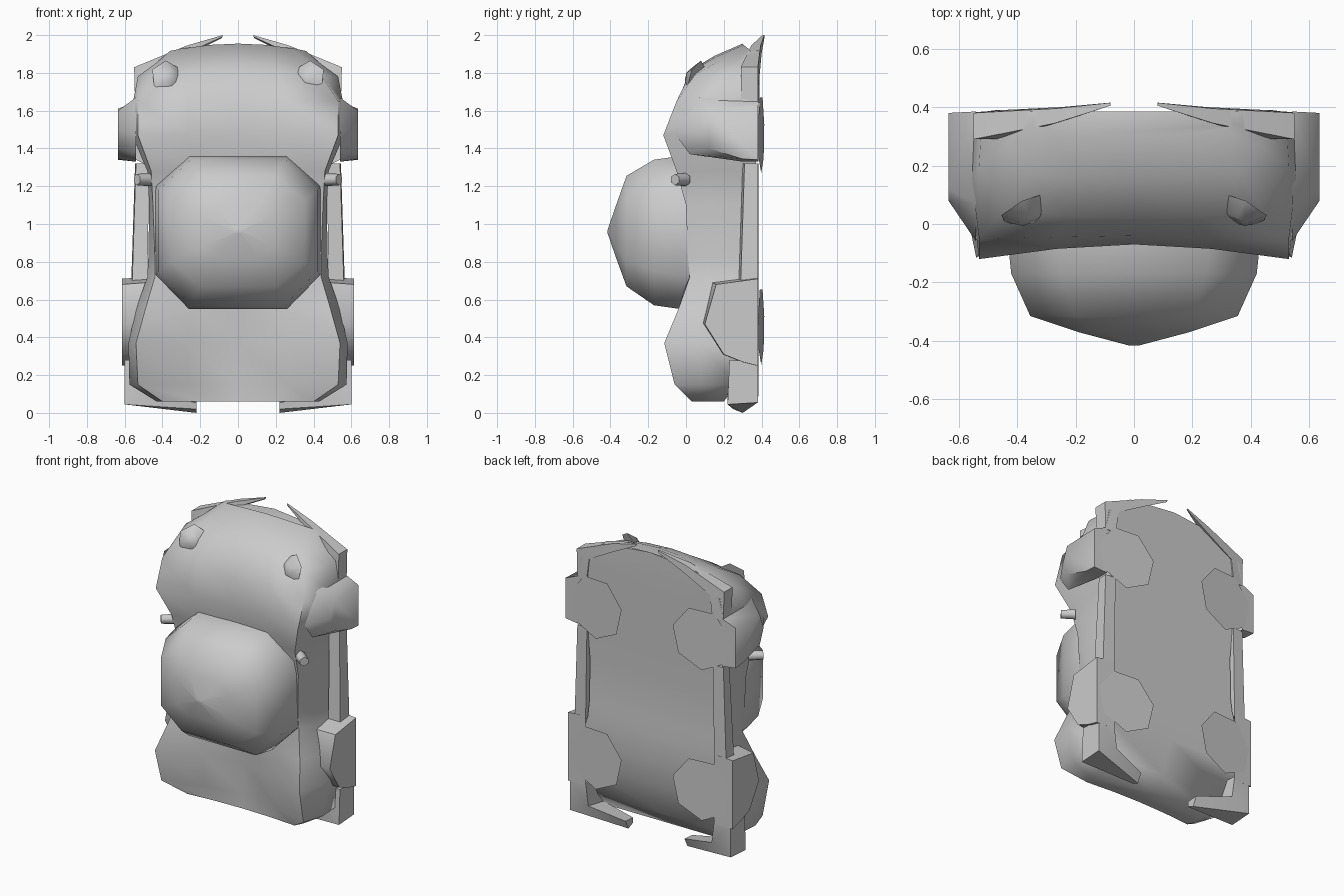
import bpy, bmesh, math
from mathutils import Matrix, Vector

if "Cube" in bpy.data.objects:
    bpy.data.objects.remove(bpy.data.objects["Cube"])


def finish(bm, name, angle=50):
    me = bpy.data.meshes.new(name)
    bmesh.ops.recalc_face_normals(bm, faces=bm.faces)
    bm.to_mesh(me)
    bm.free()
    ob = bpy.data.objects.new(name, me)
    bpy.context.collection.objects.link(ob)
    bpy.ops.object.select_all(action='DESELECT')
    ob.select_set(True)
    bpy.context.view_layer.objects.active = ob
    bpy.ops.object.shade_smooth_by_angle(angle=math.radians(angle))
    return ob


def loft(name, rings, angle=50, closed=True, start=True, end=True):
    """Skin between rows of equal length, optionally capping the ends."""
    bm = bmesh.new()
    rows = [[bm.verts.new(p) for p in r] for r in rings]
    n = len(rows[0])
    for a, b in zip(rows, rows[1:]):
        for i in range(n if closed else n - 1):
            j = (i + 1) % n
            bm.faces.new((a[i], a[j], b[j], b[i]))
    if start:
        bm.faces.new(rows[0])
    if end:
        bm.faces.new(rows[-1])
    return finish(bm, name, angle)


def mirrored(pts, s):
    return [(s * x, y, z) for x, y, z in pts]


# main shell with flat underside:
# z, centre y, mid y, crest x, crest y, side x, side y, floor y, edge drop
stations = [
    (1.955, .30, .305, .30, .33, .36, .34, .385, .30),
    (1.89, .15, .155, .36, .17, .44, .26, .385, .22),
    (1.81, .02, .025, .44, .05, .53, .20, .385, .10),
    (1.65, -.04, -.045, .53, -.05, .555, .15, .38, 0),
    (1.47, -.07, -.085, .53, -.12, .56, .12, .375, 0),
    (1.28, -.03, -.035, .46, -.05, .48, .10, .37, 0),
    (1.10, .00, .00, .45, .00, .47, .12, .365, 0),
    (.82, .01, .01, .44, .01, .475, .12, .365, 0),
    (.72, .01, .01, .44, .02, .48, .12, .375, 0),
    (.55, .03, .01, .49, -.04, .54, .12, .37, 0),
    (.37, .055, .00, .54, -.115, .58, .08, .35, 0),
    (.15, .06, .03, .53, -.06, .575, .08, .27, 0),
    (.06, .05, .045, .40, .03, .43, .09, .20, 0),
]
rings = []
for z, yc, my, cx, cy, sx, sy, fy, d in stations:
    half = [(cx * .5, my), (cx, cy), (sx, sy), (sx * .98, fy)]
    pts = [(0, yc)] + half + [(0, fy)] + [(-x, y) for x, y in reversed(half)]
    rings.append([(x, y, z - d * x * x) for x, y in pts])
loft("body_shell", rings, 65)

# domed cabin, open where it sits on the shell:
# y, half width, corner x, then the four heights of the eight-sided outline
cabin = []
for y, w, c, z0, z1, z2, z3 in [
        (.05, .44, .26, .55, .74, 1.19, 1.36), (-.03, .435, .26, .55, .73, 1.20, 1.36),
        (-.17, .42, .25, .57, .75, 1.18, 1.34), (-.315, .355, .20, .67, .80, 1.12, 1.255),
        (-.37, .19, .11, .82, .88, 1.04, 1.10), (-.415, .02, .015, .95, .955, .965, .97)]:
    cabin.append([(x, y, z) for x, z in [(c, z0), (w, z1), (w, z2), (c, z3),
                                         (-c, z3), (-w, z2), (-w, z1), (-c, z0)]])
loft("cabin", cabin, 65, start=False)

for s, side in ((1, "right"), (-1, "left")):
    # wheel arches flaring out of the shell
    arches = (
        ("front_arch", .635, .54,
         [(.385, 1.65), (.07, 1.67), (-.06, 1.48), (.02, 1.37), (.30, 1.33), (.385, 1.33)],
         [(.38, 1.61), (.12, 1.60), (.08, 1.50), (.12, 1.40), (.30, 1.345), (.38, 1.34)]),
        ("rear_arch", .615, .48,
         [(.385, .72), (.14, .69), (.08, .48), (.19, .31), (.30, .26), (.385, .25)],
         [(.38, .71), (.16, .68), (.10, .47), (.20, .31), (.30, .27), (.38, .25)]))
    for name, x, x_in, inner, outer in arches:
        loft(f"{name}_{side}", [mirrored([(x_in, y, z) for y, z in inner], s),
                                mirrored([(x, y, z) for y, z in outer], s)],
             65, start=False)

    # running board, slightly flared toward the rear
    loft(f"running_board_{side}", [
        mirrored([(.47, .30, 1.32), (.54, .31, 1.32), (.545, .38, 1.32), (.47, .385, 1.32)], s),
        mirrored([(.48, .28, .70), (.56, .29, .70), (.565, .38, .70), (.48, .385, .70)], s)], 50)

    # front bumper: upright arm, corner, thin tip
    loft(f"front_bumper_{side}", [
        mirrored([(.47, .29, 1.64), (.545, .29, 1.64), (.545, .38, 1.64), (.47, .39, 1.64)], s),
        mirrored([(.45, .29, 1.82), (.55, .29, 1.83), (.55, .38, 1.83), (.45, .39, 1.79)], s),
        mirrored([(.25, .35, 1.915), (.27, .345, 1.945), (.27, .395, 1.945), (.25, .40, 1.90)], s),
        mirrored([(.085, .405, 1.99), (.08, .405, 2.0), (.08, .415, 2.0), (.085, .415, 1.985)], s)], 30)

    # rear bumper
    loft(f"rear_bumper_{side}", [
        mirrored([(.48, .23, .28), (.60, .23, .28), (.60, .38, .27), (.48, .385, .27)], s),
        mirrored([(.46, .22, .09), (.60, .22, .045), (.60, .38, .055), (.46, .385, .12)], s),
        mirrored([(.22, .25, .055), (.22, .25, .02), (.22, .30, .0), (.22, .33, .06)], s)], 40)

    # headlight: six-sided dome turned slightly inward
    bm = bmesh.new()
    aim = Vector((-s * .42, -.85, .25)).to_track_quat('Z', 'Y').to_matrix().to_4x4()
    bmesh.ops.create_cone(bm, cap_ends=True, segments=6, radius1=.10, radius2=.04, depth=.05,
                          matrix=Matrix.Translation((s * .36, .035, 1.775)) @ aim)
    finish(bm, f"headlight_{side}", 60)

    # side mirror
    bm = bmesh.new()
    bmesh.ops.create_cone(bm, cap_ends=True, segments=6, radius1=.035, radius2=.03, depth=.09,
                          matrix=Matrix.Translation((s * .5, -.03, 1.235))
                          @ Matrix.Rotation(s * .9, 4, 'Z') @ Matrix.Rotation(math.pi / 2, 4, 'X'))
    finish(bm, f"mirror_{side}", 60)

    # flat seven-sided discs on the underside, tilted slightly outward
    for z, name in ((1.48, "front"), (.465, "rear")):
        bm = bmesh.new()
        bmesh.ops.create_circle(bm, cap_ends=True, segments=7, radius=.21,
                                matrix=Matrix.Translation((s * .395, .398, z))
                                @ Matrix.Rotation(-s * .08, 4, 'Z')
                                @ Matrix.Rotation(-math.pi / 2, 4, 'X'))
        finish(bm, f"{name}_disc_{side}")
